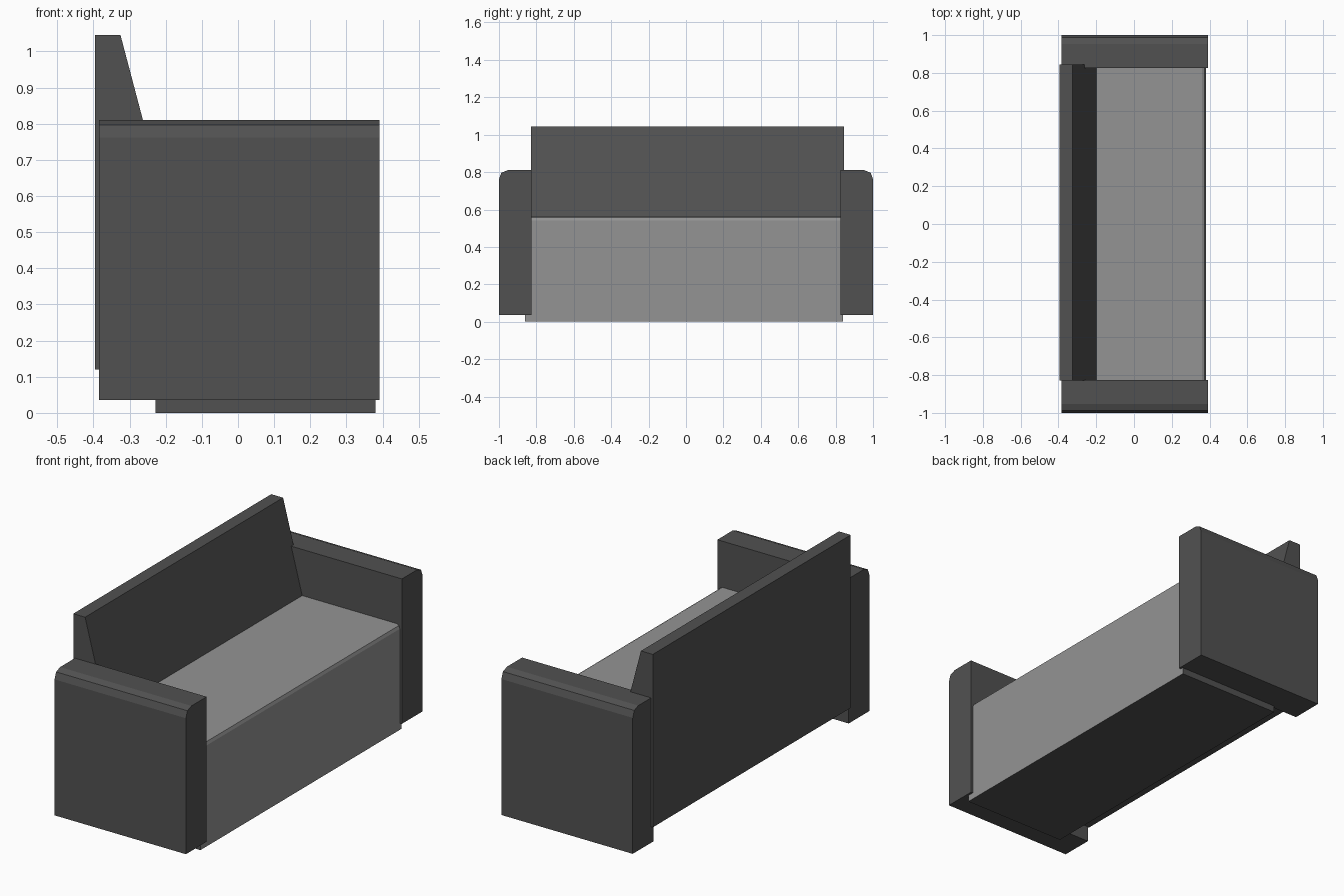
import bpy
import bmesh
from mathutils import Vector

cube = bpy.data.objects.get("Cube")
if cube:
    bpy.data.objects.remove(cube, do_unlink=True)


def make_material(name, value):
    mat = bpy.data.materials.new(name)
    mat.use_nodes = True
    color = (value, value, value, 1)
    mat.diffuse_color = color
    mat.node_tree.nodes["Principled BSDF"].inputs["Base Color"].default_value = color
    return mat


charcoal = make_material("charcoal fabric", 0.083)
grey = make_material("light grey fabric", 0.295)


def extrude_profile(name, points, axis, start, end, materials):
    """Extrude a closed (horizontal, z) profile along the x or y axis."""
    def place(h, z, along):
        return (along, h, z) if axis == "x" else (h, along, z)

    bm = bmesh.new()
    face = bm.faces.new([bm.verts.new(place(h, z, start)) for h, z in points])
    result = bmesh.ops.extrude_face_region(bm, geom=[face])
    moved = [v for v in result["geom"] if isinstance(v, bmesh.types.BMVert)]
    bmesh.ops.translate(bm, verts=moved, vec=Vector(place(0, 0, end - start)))
    bmesh.ops.recalc_face_normals(bm, faces=bm.faces)
    mesh = bpy.data.meshes.new(name)
    bm.to_mesh(mesh)
    bm.free()
    for mat in materials:
        mesh.materials.append(mat)
    obj = bpy.data.objects.new(name, mesh)
    bpy.context.collection.objects.link(obj)
    return obj


# Armrests with a rounded outer top edge
arm = [(0.825, 0.035), (1, 0.035), (1, 0.762), (0.987, 0.797), (0.953, 0.81), (0.825, 0.81)]
for name, side in (("near_armrest", -1), ("far_armrest", 1)):
    extrude_profile(name, [(side * y, z) for y, z in arm], "x", -0.385, 0.392, [charcoal])

# Sloping backrest
back = [(-0.395, 0.12), (-0.395, 1.045), (-0.325, 1.045), (-0.197, 0.56), (-0.197, 0.12)]
extrude_profile("backrest", back, "y", -0.828, 0.845, [charcoal])

# Seat block with a softened front edge
seat_profile = [(-0.228, 0), (0.38, 0), (0.38, 0.54), (0.374, 0.556), (0.36, 0.563), (-0.228, 0.563)]
seat = extrude_profile("seat", seat_profile, "y", -0.86, 0.84, [charcoal, grey])

# Light fabric covers the seat top and front only
for face in seat.data.polygons:
    n = face.normal
    face.material_index = int(n.x > 0.3 or n.z > 0.3)
